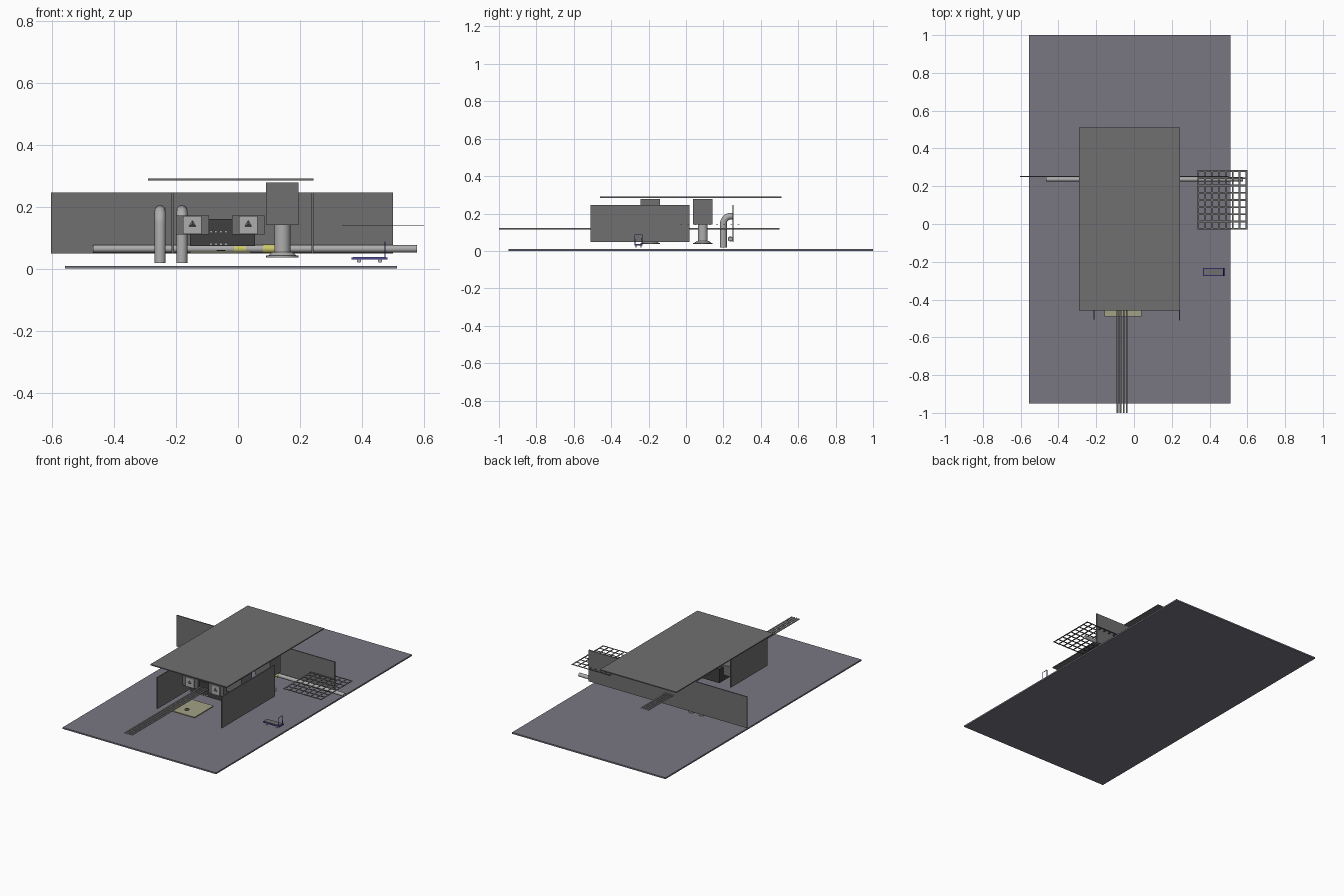
import bpy, math
from mathutils import Vector

if "Cube" in bpy.data.objects:
    bpy.data.objects.remove(bpy.data.objects["Cube"])


def mat(name, r, g, b):
    m = bpy.data.materials.new(name)
    m.diffuse_color = (r, g, b, 1)
    m.use_nodes = True
    m.node_tree.nodes["Principled BSDF"].inputs["Base Color"].default_value = m.diffuse_color
    return m


SLATE = mat("slate", 0.19, 0.18, 0.22)
CHARCOAL = mat("charcoal", 0.16, 0.16, 0.16)
DARK = mat("dark", 0.05, 0.05, 0.05)
STEEL = mat("steel", 0.42, 0.42, 0.42)
OLIVE = mat("olive", 0.36, 0.36, 0.24)
YELLOW = mat("yellow", 0.60, 0.58, 0.15)
BLUE = mat("blue", 0.08, 0.07, 0.35)
WHITE = mat("white", 0.8, 0.85, 0.9)


def finish(name, m, smooth=False):
    o = bpy.context.object
    o.name = name
    if m:
        o.data.materials.append(m)
    if smooth:
        bpy.ops.object.shade_smooth_by_angle()
    return o


def box(name, x0, x1, y0, y1, z0, z1, m=None):
    bpy.ops.mesh.primitive_cube_add(
        size=1, location=((x0 + x1) / 2, (y0 + y1) / 2, (z0 + z1) / 2))
    bpy.context.object.scale = (x1 - x0, y1 - y0, z1 - z0)
    bpy.ops.object.transform_apply(location=False, rotation=False, scale=True)
    return finish(name, m)


def rod(name, a, b, r, m=None, r2=None, sides=24):
    a, b = Vector(a), Vector(b)
    d = b - a
    bpy.ops.mesh.primitive_cone_add(
        vertices=sides, radius1=r, radius2=r if r2 is None else r2, depth=d.length,
        location=(a + b) / 2, rotation=d.to_track_quat('Z', 'Y').to_euler())
    return finish(name, m, sides > 8)


def tube(name, pts, r, m=None):
    cu = bpy.data.curves.new(name, 'CURVE')
    cu.dimensions = '3D'
    cu.bevel_depth = r
    cu.bevel_resolution = 4
    cu.use_fill_caps = True
    s = cu.splines.new('POLY')
    s.points.add(len(pts) - 1)
    for p, c in zip(s.points, pts):
        p.co = (*c, 1)
    o = bpy.data.objects.new(name, cu)
    bpy.context.collection.objects.link(o)
    if m:
        cu.materials.append(m)
    return o


# floor, ceiling and walls
box("floor", -0.557, 0.512, -0.95, 1.0, 0.0, 0.009, SLATE)
box("ceiling", -0.29, 0.243, -0.459, 0.51, 0.284, 0.29, CHARCOAL)
box("back_wall", -0.603, 0.50, 0.248, 0.255, 0.049, 0.246, CHARCOAL)
box("right_wall", 0.237, 0.244, -0.51, 0.02, 0.049, 0.246, CHARCOAL)
box("left_wall", -0.214, -0.207, -0.505, -0.14, 0.049, 0.246, CHARCOAL)

# columns: flange, shaft and square head
for i, y in enumerate((0.09, -0.19)):
    x = 0.143
    rod(f"column_base_{i}", (x, y, 0.036), (x, y, 0.043), 0.052, STEEL, sides=32)
    rod(f"column_collar_{i}", (x, y, 0.043), (x, y, 0.053), 0.045, STEEL, 0.032, 32)
    rod(f"column_shaft_{i}", (x, y, 0.05), (x, y, 0.145), 0.026, STEEL, sides=32)
    box(f"column_head_{i}", x - 0.052, x + 0.052, y - 0.052, y + 0.052, 0.14, 0.277, CHARCOAL)

# bent wall pipes
for i, x in enumerate((-0.251, -0.181)):
    arc = [(x, 0.24 - 0.04 * math.cos(t), 0.146 + 0.04 * math.sin(t))
           for t in [k * math.pi / 16 for k in range(9)]]
    tube(f"bent_pipe_{i}", [(x, 0.2, 0.018)] + arc + [(x, 0.25, 0.186)], 0.018, STEEL)

# long horizontal pipe with yellow bands
rod("long_pipe", (-0.467, 0.237, 0.064), (0.577, 0.237, 0.064), 0.0115, STEEL)
for i, (a, b) in enumerate(((-0.013, 0.025), (0.08, 0.12))):
    rod(f"pipe_band_{i}", (a, 0.237, 0.064), (b, 0.237, 0.064), 0.0135, YELLOW)

# parallel rails running the length of the scene
for i in range(4):
    x = -0.087 + 0.016 * i
    rod(f"rail_{i}", (x, -1.0, 0.119), (x, 0.5, 0.119), 0.0045, STEEL, sides=12)
    rod(f"indicator_{i}", (x, -0.256, 0.079), (x, -0.248, 0.079), 0.004, WHITE, sides=12)

# dark console with two framed units
box("console", -0.155, 0.055, -0.25, -0.11, 0.073, 0.16, DARK)
for i, x in enumerate((-0.147, 0.033)):
    box(f"unit_{i}", x - 0.053, x + 0.053, -0.265, -0.15, 0.11, 0.172, CHARCOAL)
    box(f"unit_face_{i}", x - 0.03, x + 0.03, -0.272, -0.265, 0.112, 0.17, STEEL)
    rod(f"unit_knob_{i}", (x, -0.272, 0.143), (x, -0.278, 0.143), 0.013, CHARCOAL, 0, 3)

# floor pad with ring handle
box("pad", -0.155, 0.04, -0.49, -0.30, 0.05, 0.057, OLIVE)
bpy.ops.mesh.primitive_torus_add(location=(-0.055, -0.43, 0.058), major_radius=0.012,
                                 minor_radius=0.002, major_segments=20, minor_segments=8)
finish("pad_ring", DARK, True)

# flat open grille
nx, ny, w = 8, 9, 0.0045
for i in range(nx):
    x = 0.335 + w + (0.265 - 2 * w) * i / (nx - 1)
    box(f"grille_long_{i}", x - w, x + w, -0.03, 0.285, 0.1385, 0.1395, CHARCOAL)
for i in range(ny):
    y = -0.03 + w + (0.315 - 2 * w) * i / (ny - 1)
    box(f"grille_cross_{i}", 0.335, 0.60, y - w, y + w, 0.1395, 0.1405, CHARCOAL)

# push cart
box("cart_deck", 0.366, 0.482, -0.275, -0.233, 0.029, 0.036, BLUE)
box("cart_mat", 0.371, 0.477, -0.271, -0.237, 0.036, 0.038, CHARCOAL)
tube("cart_handle", [(0.474, -0.273, 0.034), (0.474, -0.273, 0.086),
                     (0.474, -0.235, 0.086), (0.474, -0.235, 0.034)], 0.002, BLUE)
for i, x in enumerate((0.39, 0.458)):
    for j, y in enumerate((-0.268, -0.24)):
        rod(f"cart_wheel_{i}{j}", (x, y - 0.003, 0.026), (x, y + 0.003, 0.026), 0.007, STEEL, sides=16)
